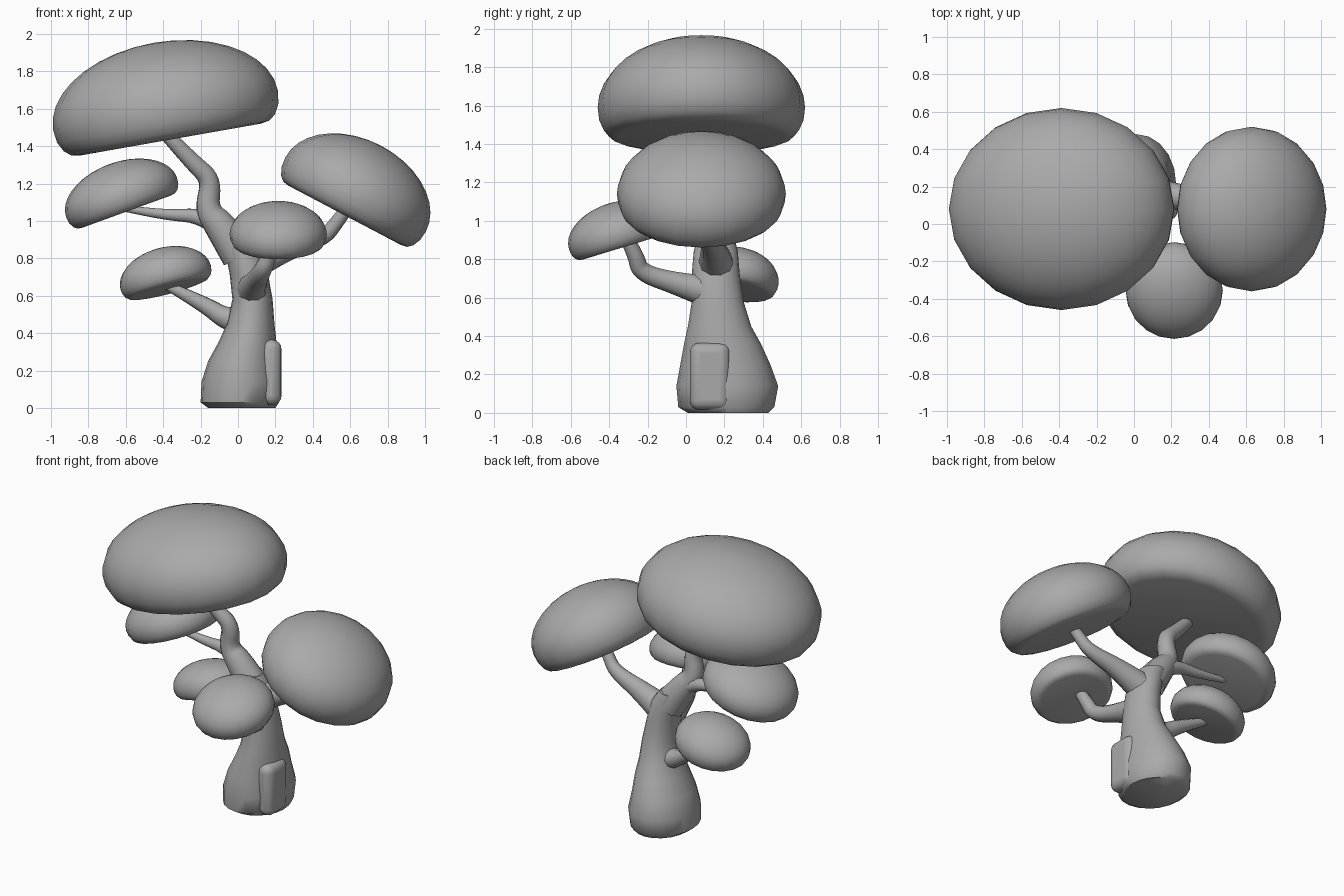
import bpy
import bmesh
from math import sin, cos, pi, radians
from mathutils import Matrix, Vector

cube = bpy.data.objects.get("Cube")
if cube:
    bpy.data.objects.remove(cube, do_unlink=True)

grey = bpy.data.materials.new("plain grey")
grey.use_nodes = True
GREY = (0.4, 0.4, 0.4, 1)
grey.diffuse_color = GREY
grey.node_tree.nodes["Principled BSDF"].inputs["Base Color"].default_value = GREY


def select_only(ob):
    bpy.ops.object.select_all(action='DESELECT')
    ob.select_set(True)
    bpy.context.view_layer.objects.active = ob


def finish(ob, angle=40):
    if not ob.data.materials:
        ob.data.materials.append(grey)
    select_only(ob)
    bpy.ops.object.shade_smooth_by_angle(angle=radians(angle))


def loft(name, rings, angle=40):
    """Skin a stack of closed rings and cap both ends."""
    bm = bmesh.new()
    loops = [[bm.verts.new(p) for p in ring] for ring in rings]
    n = len(loops[0])
    for a, b in zip(loops, loops[1:]):
        for i in range(n):
            j = (i + 1) % n
            bm.faces.new((a[i], a[j], b[j], b[i]))
    bm.faces.new(loops[0][::-1])
    bm.faces.new(loops[-1])
    me = bpy.data.meshes.new(name)
    bm.to_mesh(me)
    bm.free()
    ob = bpy.data.objects.new(name, me)
    bpy.context.collection.objects.link(ob)
    finish(ob, angle)
    return ob


def ellipse(cx, cy, rx, ry, z, n=20):
    return [Vector((cx + rx * cos(2 * pi * i / n), cy + ry * sin(2 * pi * i / n), z))
            for i in range(n)]


def canopy(name, base, rx, ry, height, tilt_x=0, tilt_y=0):
    """Domed cushion with a flat underside, rounded rim and tilt."""
    profile = [(0.8, 0), (0.88, 0.015), (0.94, 0.07), (0.985, 0.17)]
    steps = 9
    for i in range(steps):
        t = pi / 2 * i / steps
        profile.append((cos(t), 0.3 + 0.7 * sin(t)))
    profile.append((0.02, 1))
    place = (Matrix.Translation(base) @ Matrix.Rotation(radians(tilt_y), 4, 'Y')
             @ Matrix.Rotation(radians(tilt_x), 4, 'X'))
    rings = [[place @ p for p in ellipse(0, 0, r * rx, r * ry, h * height)]
             for r, h in profile]
    loft(name, rings, 60)


def limb(name, path):
    """Tapered round branch along (x, y, z, radius) points."""
    cu = bpy.data.curves.new(name, 'CURVE')
    cu.dimensions = '3D'
    cu.bevel_depth = 1
    cu.bevel_resolution = 3
    cu.use_fill_caps = True
    sp = cu.splines.new('NURBS')
    sp.points.add(len(path) - 1)
    for pt, (x, y, z, r) in zip(sp.points, path):
        pt.co = (x, y, z, 1)
        pt.radius = r
    sp.order_u = 3
    sp.use_endpoint_u = True
    sp.resolution_u = 5
    ob = bpy.data.objects.new(name, cu)
    bpy.context.collection.objects.link(ob)
    select_only(ob)
    bpy.ops.object.convert(target='MESH')
    finish(bpy.context.object, 60)


# Trunk: z, x range, y range
sections = [
    (0.00, -0.16, 0.20, 0.01, 0.43),
    (0.03, -0.20, 0.22, -0.04, 0.46),
    (0.14, -0.195, 0.225, -0.05, 0.48),
    (0.25, -0.16, 0.21, -0.03, 0.44),
    (0.36, -0.10, 0.205, -0.01, 0.39),
    (0.45, -0.06, 0.195, 0.01, 0.34),
    (0.58, -0.03, 0.185, 0.03, 0.30),
    (0.72, -0.045, 0.16, 0.03, 0.28),
    (0.84, -0.07, 0.13, 0.04, 0.27),
    (0.92, -0.10, 0.07, 0.06, 0.25),
]
loft("trunk", [ellipse((a + b) / 2, (c + d) / 2, (b - a) / 2, (d - c) / 2, z)
               for z, a, b, c, d in sections], 50)

# Upright root bulge on the side of the trunk
bpy.ops.mesh.primitive_cube_add(size=1, location=(0.175, 0.125, 0.19))
root = bpy.context.object
root.name = "root_bulge"
root.data.transform(Matrix.Diagonal((0.115, 0.21, 0.35, 1)))
bevel = root.modifiers.new("round", 'BEVEL')
bevel.width = 0.05
bevel.segments = 4
finish(root, 60)

# Branches
limb("main_limb", [(0.01, 0.16, 0.82, 0.105), (-0.09, 0.15, 0.97, 0.09),
                   (-0.17, 0.14, 1.06, 0.065), (-0.14, 0.13, 1.22, 0.055),
                   (-0.24, 0.11, 1.31, 0.048), (-0.38, 0.08, 1.46, 0.038)])
limb("upper_side_branch", [(-0.06, 0.16, 0.94, 0.06), (-0.18, 0.17, 1.03, 0.045),
                           (-0.40, 0.18, 1.03, 0.028), (-0.62, 0.18, 1.07, 0.018)])
limb("lower_side_branch", [(0.05, 0.19, 0.46, 0.09), (-0.06, 0.21, 0.47, 0.06),
                           (-0.17, 0.23, 0.55, 0.045), (-0.39, 0.25, 0.66, 0.024)])
limb("long_side_branch", [(0.05, 0.16, 0.76, 0.10), (0.22, 0.15, 0.84, 0.07),
                          (0.46, 0.12, 0.91, 0.045), (0.52, 0.10, 0.98, 0.038),
                          (0.60, 0.08, 1.09, 0.034)])
limb("front_branch", [(0.07, 0.12, 0.63, 0.09), (0.09, -0.04, 0.67, 0.06),
                      (0.13, -0.24, 0.73, 0.048), (0.17, -0.26, 0.82, 0.042),
                      (0.20, -0.32, 0.93, 0.034)])

# Foliage canopies
canopy("top_canopy", (-0.36, 0.08, 1.435), 0.61, 0.54, 0.525, 0, -10)
canopy("large_side_canopy", (0.57, 0.08, 1.03), 0.425, 0.44, 0.42, 0, 27.8)
canopy("upper_side_canopy", (-0.595, 0.18, 1.05), 0.315, 0.30, 0.27, 0, -20)
canopy("lower_side_canopy", (-0.37, 0.25, 0.635), 0.25, 0.225, 0.225, -8, -15)
canopy("front_canopy", (0.215, -0.335, 0.86), 0.26, 0.265, 0.24, 17, 0)
